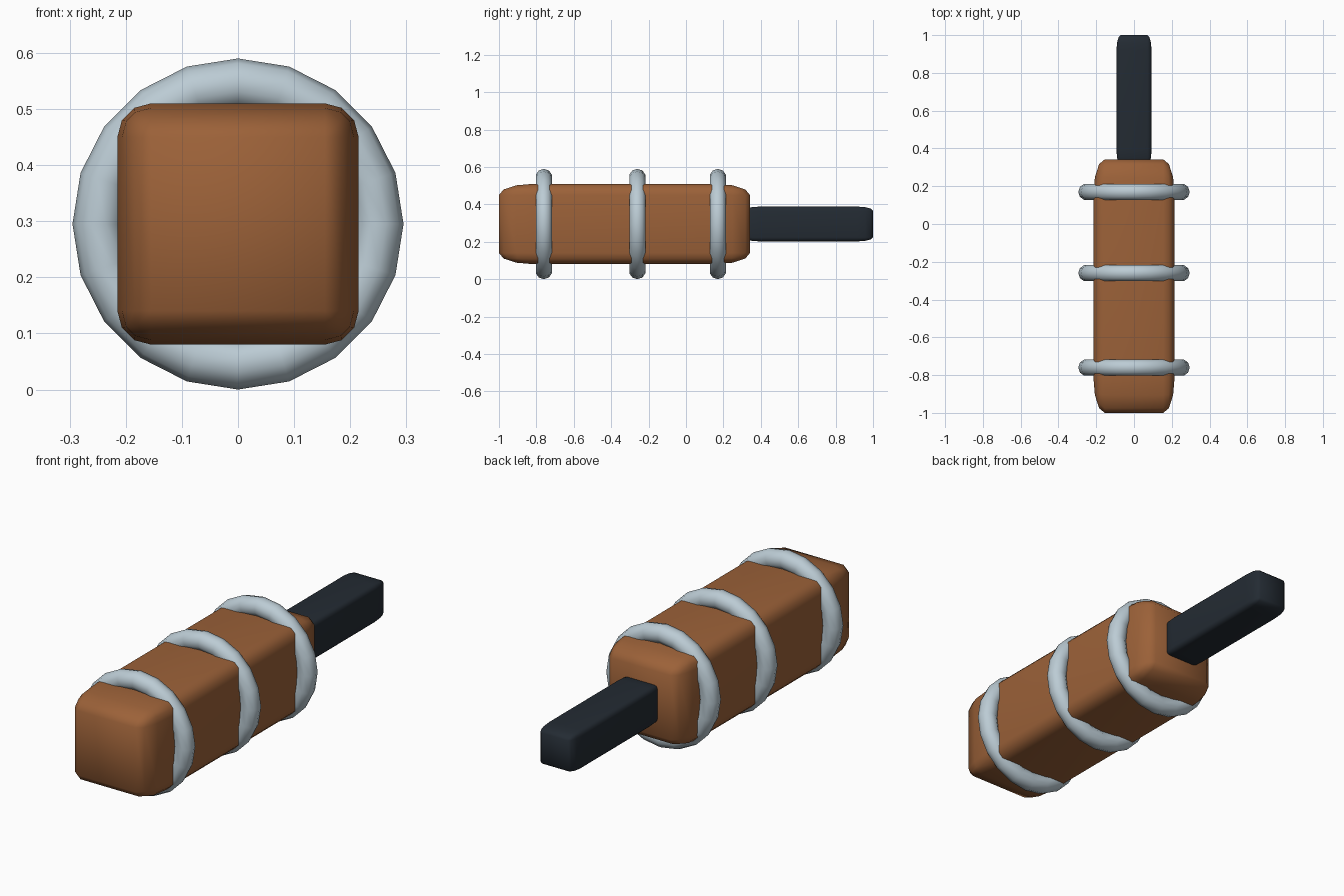
import bpy, math

if "Cube" in bpy.data.objects:
    bpy.data.objects.remove(bpy.data.objects["Cube"])

ZC = 0.295  # height of the long axis


def material(name, color):
    m = bpy.data.materials.new(name)
    m.diffuse_color = (*color, 1)
    m.use_nodes = True
    m.node_tree.nodes["Principled BSDF"].inputs["Base Color"].default_value = m.diffuse_color
    return m


brown = material("brown", (0.33, 0.12, 0.04))
steel = material("pale_steel", (0.50, 0.60, 0.66))
dark = material("dark_grip", (0.017, 0.024, 0.033))


def finish(ob, name, mat, angle):
    ob.name = name
    ob.data.materials.append(mat)
    bpy.ops.object.shade_smooth_by_angle(angle=math.radians(angle))
    return ob


def soft_block(name, half, y0, y1, bevel, mat):
    """Rounded unit cube stretched along y, so the end rounding stretches too."""
    bpy.ops.mesh.primitive_cube_add(size=1, location=(0, (y0 + y1) / 2, ZC))
    ob = bpy.context.object
    mod = ob.modifiers.new("round", 'BEVEL')
    mod.width = bevel
    mod.segments = 3
    bpy.ops.object.modifier_apply(modifier=mod.name)
    ob.scale = (2 * half, y1 - y0, 2 * half)
    bpy.ops.object.transform_apply(location=False, rotation=False, scale=True)
    return finish(ob, name, mat, 60)


# Mallet head and grip
soft_block("head", 0.215, -1.0, 0.342, 0.14, brown)
soft_block("handle", 0.093, 0.31, 1.0, 0.12, dark)

# Hoops around the head
for i, y in enumerate((-0.76, -0.26, 0.17)):
    bpy.ops.mesh.primitive_torus_add(
        major_segments=20, minor_segments=10, major_radius=0.25,
        minor_radius=0.045, location=(0, y, ZC), rotation=(math.pi / 2, 0, 0))
    finish(bpy.context.object, f"hoop_{i + 1}", steel, 60)
